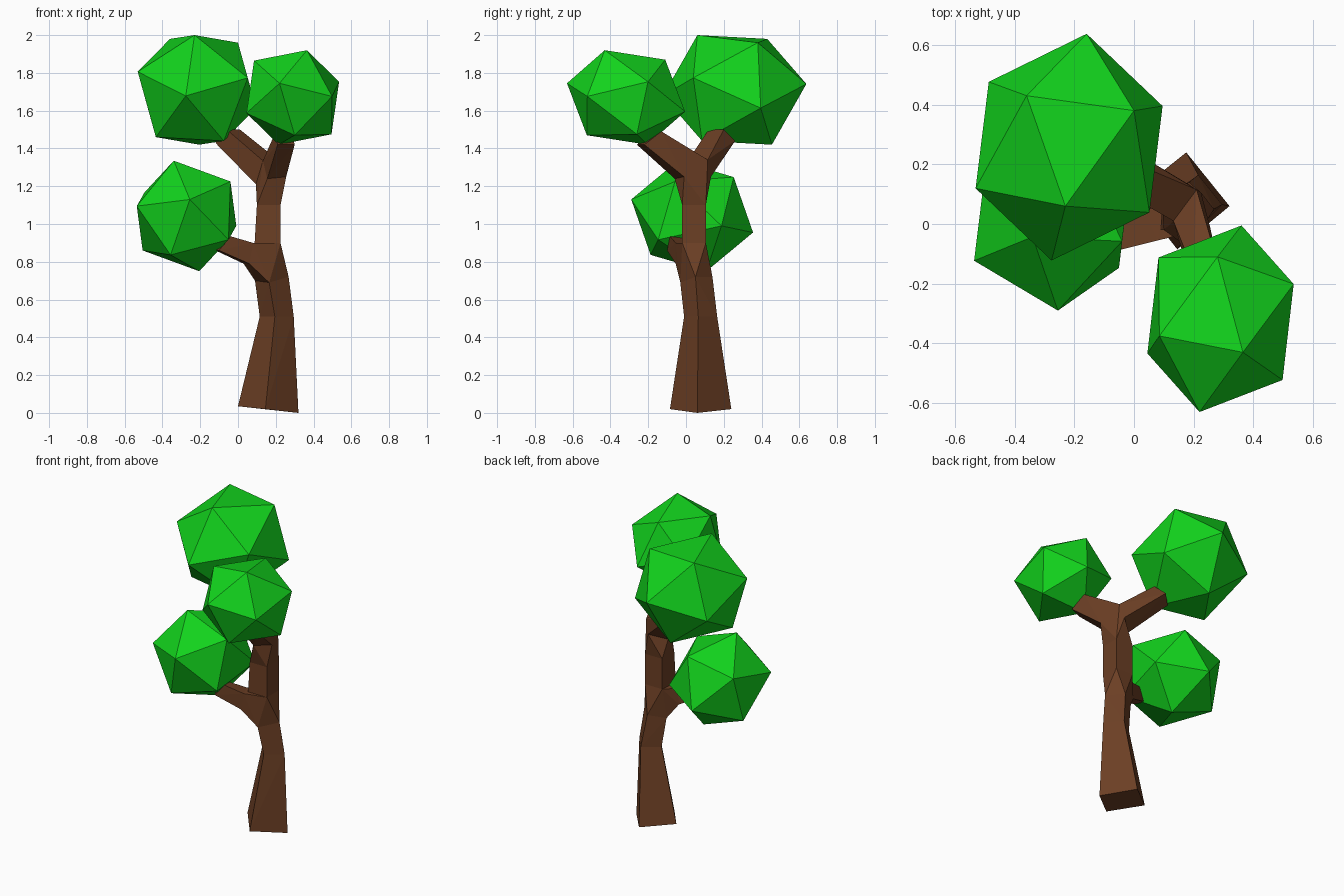
import bpy, bmesh
from mathutils import Matrix, Vector

if "Cube" in bpy.data.objects:
    bpy.data.objects.remove(bpy.data.objects["Cube"])


def material(name, rgb):
    m = bpy.data.materials.new(name)
    m.diffuse_color = (*rgb, 1)
    m.use_nodes = True
    m.node_tree.nodes["Principled BSDF"].inputs["Base Color"].default_value = m.diffuse_color
    return m


def add_object(name, bm, mat):
    bmesh.ops.recalc_face_normals(bm, faces=bm.faces[:])
    mesh = bpy.data.meshes.new(name)
    bm.to_mesh(mesh)
    bm.free()
    mesh.materials.append(mat)
    ob = bpy.data.objects.new(name, mesh)
    bpy.context.collection.objects.link(ob)


bark = material("bark", (0.15, 0.05, 0.018))
leaf = material("leaf", (0.006, 0.65, 0.012))


# Foliage: an icosahedron stretched so one face lands on three given corners
def foliage(name, centre, corners):
    bm = bmesh.new()
    bmesh.ops.create_icosphere(bm, subdivisions=1, radius=1)
    bm.faces.ensure_lookup_table()
    src = Matrix([v.co for v in bm.faces[0].verts]).transposed()
    c = Vector(centre)
    dst = Matrix([Vector(p) - c for p in corners]).transposed()
    fit = dst @ src.inverted()
    for v in bm.verts:
        v.co = fit @ v.co + c
    add_object(name, bm, leaf)


foliage("foliage_large", (-0.2175, 0.2575, 1.71),
        [(-0.23, 0.06, 2.0), (-0.36, 0.43, 1.98), (0.0, 0.38, 1.96)])
foliage("foliage_right", (0.29, -0.3175, 1.67),
        [(0.365, -0.43, 1.92), (0.085, -0.375, 1.865), (0.28, -0.11, 1.87)])
foliage("foliage_low", (-0.2725, 0.0325, 1.0425),
        [(-0.34, -0.043, 1.335), (-0.04, -0.058, 1.225), (-0.255, -0.29, 1.13)])

# Four-sided cross-sections of the trunk and branches
base = [(0, 0.1, 0.035), (0.145, -0.085, 0.02), (0.32, 0.06, 0.0), (0.175, 0.24, 0.02)]
bend = [(0.115, 0.09, 0.51), (0.195, -0.01, 0.51), (0.295, 0.065, 0.51), (0.215, 0.165, 0.51)]
knee = [(0.09, 0.075, 0.7), (0.165, -0.03, 0.69), (0.268, 0.05, 0.72), (0.185, 0.14, 0.72)]
waist = [(0.088, -0.02, 0.9), (0.225, -0.02, 0.9), (0.225, 0.105, 0.9), (0.1, 0.105, 0.9)]
neck = [(0.1, -0.02, 1.1), (0.225, -0.02, 1.1), (0.225, 0.105, 1.1), (0.1, 0.105, 1.1)]
saddle = [(0.132, 0.01, 1.335), (0.21, 0.115, 1.34)]
left_root = saddle + [(0.095, 0.05, 1.21), (0.185, 0.132, 1.25)]
left_tip = [(-0.12, 0.17, 1.43), (-0.03, 0.26, 1.44), (-0.06, 0.12, 1.5), (0.01, 0.2, 1.5)]
right_root = saddle + [(0.155, -0.06, 1.24), (0.255, -0.01, 1.25)]
right_tip = [(0.21, -0.26, 1.42), (0.3, -0.22, 1.42), (0.2, -0.16, 1.49), (0.28, -0.13, 1.49)]
low_root = [(0.08, -0.055, 0.9), (0.06, -0.055, 0.79), (0.03, 0.03, 0.79), (0.04, 0.035, 0.895)]
low_tip = [(-0.04, -0.085, 0.935), (-0.1, -0.1, 0.86), (-0.13, -0.05, 0.865), (-0.07, -0.02, 0.93)]

# Trunk: each joint is the hull of its sections with the inner caps removed
bm = bmesh.new()
cache = {}


def vert(p):
    if p not in cache:
        cache[p] = bm.verts.new(p)
    return cache[p]


def joint(*sections):
    rings = [{vert(p) for p in s} for s in sections]
    bmesh.ops.convex_hull(bm, input=list(set().union(*rings)))
    caps = [f for f in bm.faces if any(set(f.verts) <= r for r in rings)]
    bmesh.ops.delete(bm, geom=caps, context='FACES_ONLY')
    loose = [e for e in bm.edges if not e.link_faces]
    bmesh.ops.delete(bm, geom=loose, context='EDGES_FACES')
    for p, v in list(cache.items()):
        if not v.is_valid:
            del cache[p]


joint(base, bend)
joint(bend, knee)
joint(knee, waist, low_root)
joint(low_root, low_tip)
joint(waist, neck)
joint(neck, left_root, right_root)
joint(left_root, left_tip)
joint(right_root, right_tip)
bmesh.ops.holes_fill(bm, edges=bm.edges[:], sides=4)
bmesh.ops.dissolve_limit(bm, angle_limit=0.03, verts=bm.verts[:], edges=bm.edges[:])
add_object("trunk", bm, bark)
